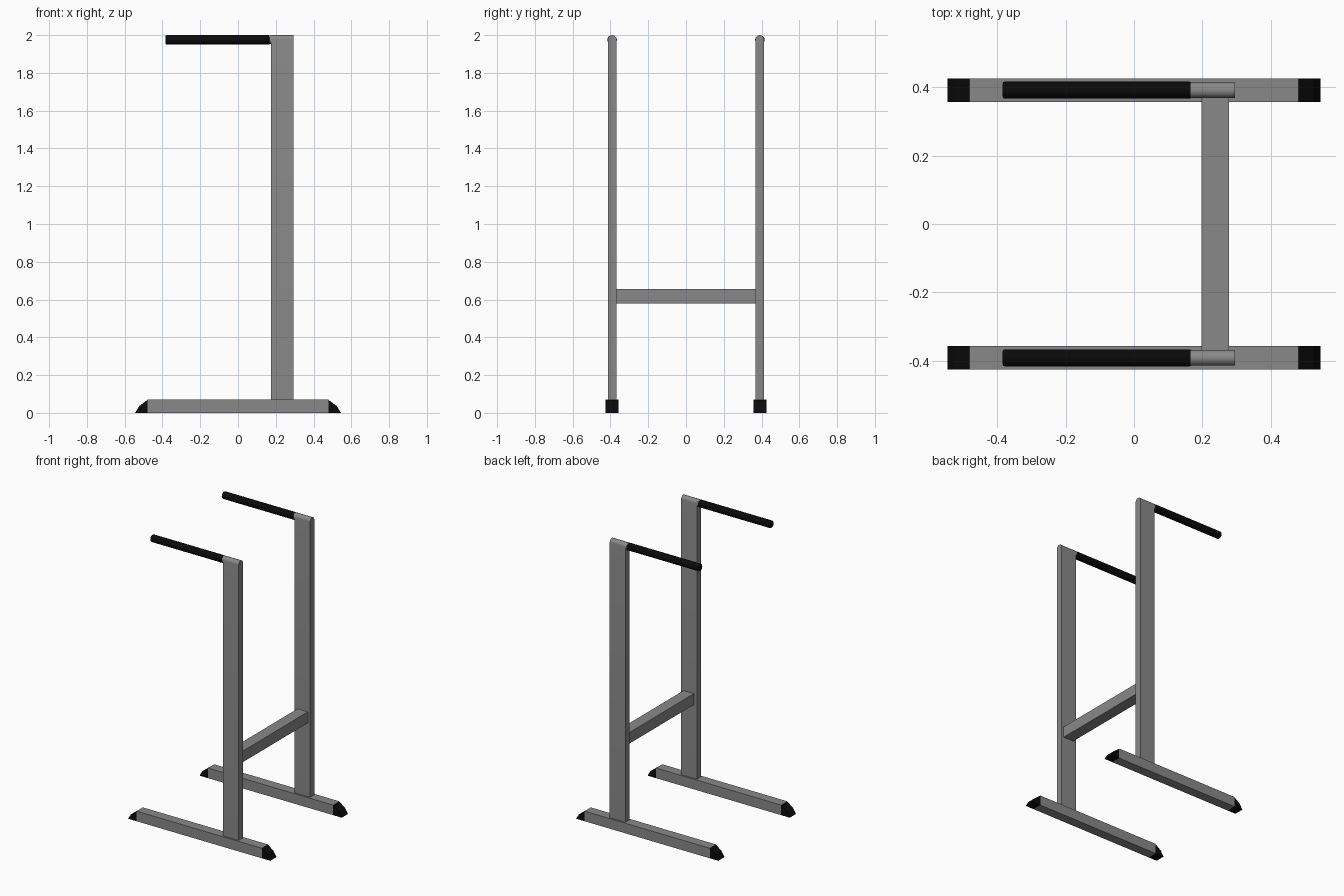
import bpy, bmesh, math
from mathutils import Vector

cube = bpy.data.objects.get("Cube")
if cube:
    bpy.data.objects.remove(cube, do_unlink=True)


def material(name, value):
    m = bpy.data.materials.new(name)
    m.use_nodes = True
    colour = (value, value, value, 1)
    m.diffuse_color = colour
    m.node_tree.nodes["Principled BSDF"].inputs["Base Color"].default_value = colour
    return m


GREY = material("grey steel", 0.25)
BLACK = material("black rubber", 0.003)


def prism(name, points, along, mat, smooth=False):
    """Extrude a closed 3D outline along a vector."""
    bm = bmesh.new()
    face = bm.faces.new([bm.verts.new(p) for p in points])
    out = bmesh.ops.extrude_face_region(bm, geom=[face])
    bmesh.ops.translate(bm, vec=Vector(along),
                        verts=[g for g in out["geom"] if isinstance(g, bmesh.types.BMVert)])
    bmesh.ops.recalc_face_normals(bm, faces=bm.faces)
    mesh = bpy.data.meshes.new(name)
    bm.to_mesh(mesh)
    bm.free()
    mesh.materials.append(mat)
    obj = bpy.data.objects.new(name, mesh)
    bpy.context.collection.objects.link(obj)
    if smooth:
        bpy.ops.object.select_all(action="DESELECT")
        obj.select_set(True)
        bpy.context.view_layer.objects.active = obj
        bpy.ops.object.shade_smooth_by_angle(angle=math.radians(35))
    return obj


def box(name, x0, x1, y0, y1, z0, z1, mat):
    base = [(x0, y0, z0), (x1, y0, z0), (x1, y1, z0), (x0, y1, z0)]
    return prism(name, base, (0, 0, z1 - z0), mat)


SIDE = 0.391       # distance of each upright from the centre
FOOT = 0.034       # half width of the feet
POST = 0.023       # half thickness of the uprights
GRIP = 0.025       # grip radius

for label, s in (("right", 1), ("left", -1)):
    y = s * SIDE
    # Floor rail with wedge shaped end caps
    box(f"{label}_foot_rail", -0.48, 0.48, y - FOOT, y + FOOT, 0, 0.07, GREY)
    for end, d in (("front", -1), ("rear", 1)):
        profile = [(0.48, 0), (0.545, 0), (0.523, 0.036), (0.48, 0.068)]
        prism(f"{label}_{end}_foot_cap", [(d * x, y - FOOT, z) for x, z in profile],
              (0, 2 * FOOT, 0), BLACK)

    # Flat upright with a rounded top
    arc = [(0.175, y + POST * math.cos(a), 2 - POST + POST * math.sin(a))
           for a in (math.pi * i / 10 for i in range(11))]
    prism(f"{label}_upright", [(0.175, y - POST, 0.07), (0.175, y + POST, 0.07)] + arc,
          (0.12, 0, 0), GREY, True)

    # Round grip with softened ends
    ring = [(-0.384, y + GRIP * math.cos(a), 1.975 + GRIP * math.sin(a))
            for a in (math.tau * i / 20 for i in range(20))]
    grip = prism(f"{label}_grip", ring, (0.552, 0, 0), BLACK, True)
    bevel = grip.modifiers.new("soft ends", "BEVEL")
    bevel.width = 0.006
    bevel.segments = 2
    bevel.angle_limit = math.radians(50)

    # Short tube joining grip to upright
    stub = [(0.16, y + POST * math.cos(a), 1.976 + POST * math.sin(a))
            for a in (math.tau * i / 20 for i in range(20))]
    prism(f"{label}_grip_tube", stub, (0.02, 0, 0), GREY, True)

# Cross brace between the uprights
inner = SIDE - POST
box("cross_brace", 0.197, 0.277, -inner, inner, 0.58, 0.657, GREY)
